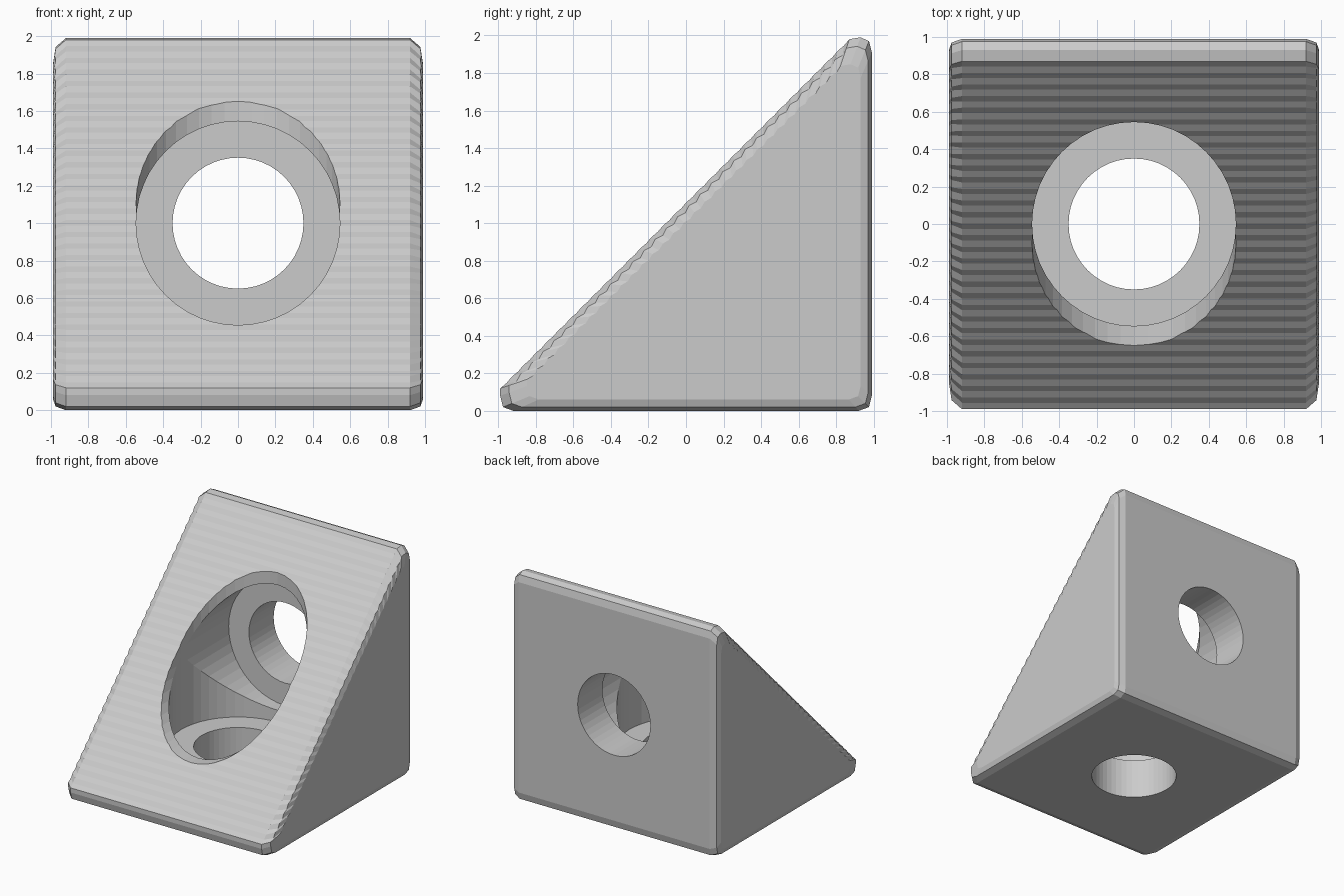
import bpy
import bmesh
from math import pi

if "Cube" in bpy.data.objects:
    bpy.data.objects.remove(bpy.data.objects["Cube"])

grey = bpy.data.materials.new("plain grey")
grey.use_nodes = True
COLOUR = (0.6, 0.6, 0.6, 1)
grey.diffuse_color = COLOUR
grey.node_tree.nodes["Principled BSDF"].inputs["Base Color"].default_value = COLOUR

STEPS = 60
INRADIUS = 0.586
CENTRE = (0.41, 0.59)


def wedge_profile(inset, ripple):
    """Rounded right triangle in y, z with a finely stepped slope."""
    points = [(-0.99, 0.08), (-0.975, 0.02), (-0.92, 0.0),
              (0.92, 0.0), (0.975, 0.02), (0.99, 0.08),
              (0.99, 1.91), (0.975, 1.97), (0.93, 1.99)]
    for k in range(STEPS + 1):
        t = k / STEPS
        dip = ripple if k % 2 else 0
        points.append((0.87 - 1.86 * t + dip, 1.98 - 1.86 * t - dip))
    scale = 1 - inset / INRADIUS
    return [(CENTRE[0] + (y - CENTRE[0]) * scale,
             max(0, CENTRE[1] + (z - CENTRE[1]) * scale)) for y, z in points]


# Wedge body: matching profiles joined across the width, softened at the sides
half = [(0.99, 0.06, 0.008), (0.975, 0.02, 0.01), (0.92, 0.0, 0.003)]
stations = [(-x, i, r) for x, i, r in half] + half[::-1]
bm = bmesh.new()
rings = [[bm.verts.new((x, y, z)) for y, z in wedge_profile(i, r)]
         for x, i, r in stations]
for a, b in zip(rings, rings[1:]):
    n = len(a)
    for k in range(n):
        m = (k + 1) % n
        bm.faces.new((a[k], a[m], b[m], b[k]))
bm.faces.new(rings[0])
bm.faces.new(rings[-1])
bmesh.ops.recalc_face_normals(bm, faces=bm.faces)
mesh = bpy.data.meshes.new("wedge_block")
bm.to_mesh(mesh)
bm.free()
mesh.materials.append(grey)
block = bpy.data.objects.new("wedge_block", mesh)
bpy.context.collection.objects.link(block)


def cut(name, radius, start, end, along_y):
    """Bore a round hole along y (at mid height) or along z."""
    mid = (start + end) / 2
    bpy.ops.mesh.primitive_cylinder_add(
        vertices=48, radius=radius, depth=end - start,
        location=(0, mid, 1) if along_y else (0, 0, mid),
        rotation=(pi / 2, 0, 0) if along_y else (0, 0, 0))
    cutter = bpy.context.object
    cutter.name = name
    cutter.data.materials.append(grey)
    mod = block.modifiers.new(name, "BOOLEAN")
    mod.operation = "DIFFERENCE"
    mod.solver = "EXACT"
    mod.object = cutter
    bpy.context.view_layer.objects.active = block
    bpy.ops.object.modifier_apply(modifier=name)
    bpy.data.objects.remove(cutter)


# Wide recesses entering from the slope, then narrow holes through the walls
cut("back_recess", 0.545, -1.5, 0.65, True)
cut("base_recess", 0.545, 0.35, 2.5, False)
cut("back_hole", 0.35, -1.6, 1.5, True)
cut("base_hole", 0.35, -0.5, 2.6, False)
